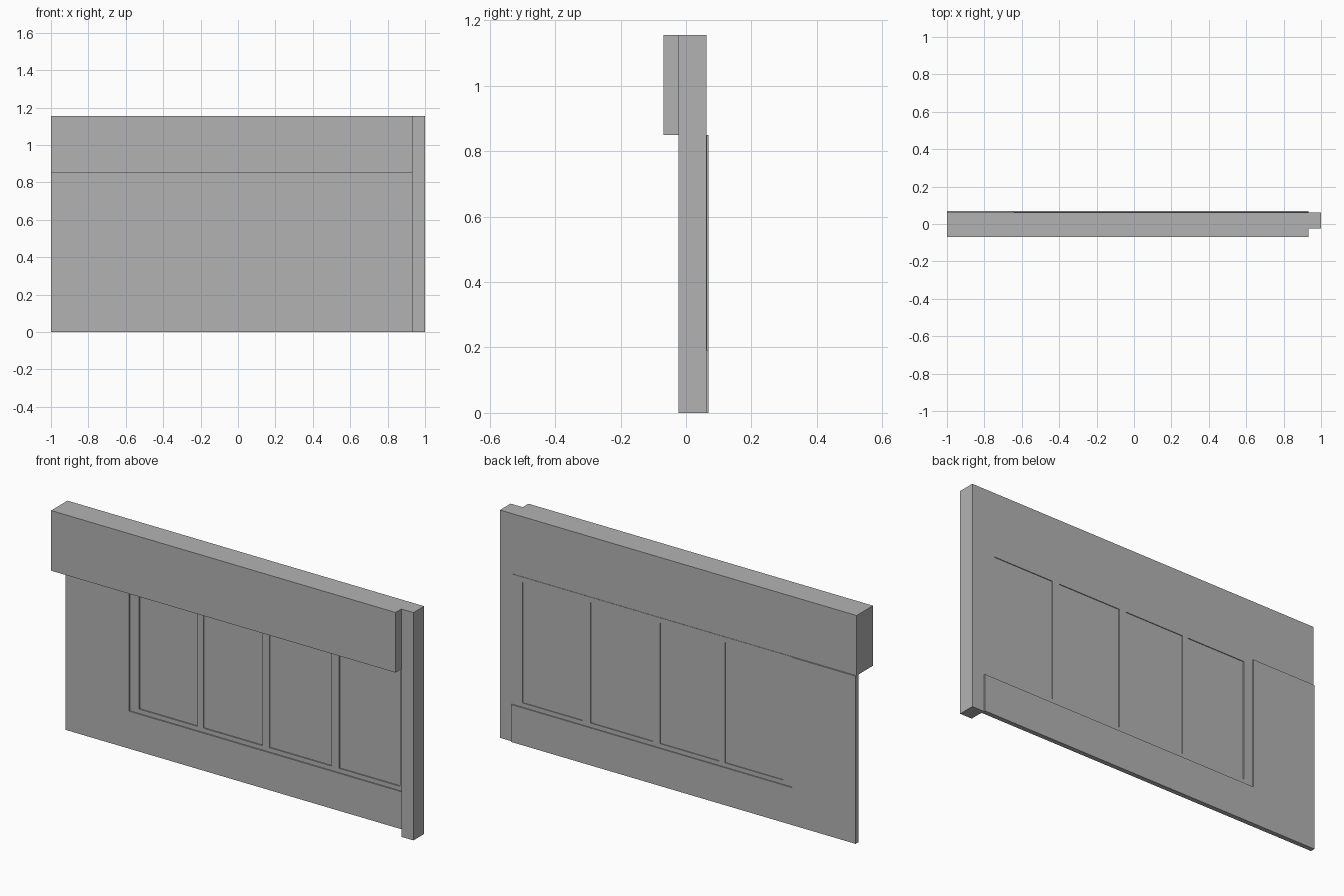
import bpy
import bmesh

cube = bpy.data.objects.get("Cube")
if cube:
    bpy.data.objects.remove(cube, do_unlink=True)

grey = bpy.data.materials.new("plain grey")
grey.use_nodes = True
grey.diffuse_color = (0.45, 0.45, 0.45, 1)
grey.node_tree.nodes["Principled BSDF"].inputs["Base Color"].default_value = (0.45, 0.45, 0.45, 1)


def extrude_outlines(name, outlines, front, back):
    """Extrude outlines drawn in x and z from the front depth to the back depth."""
    bm = bmesh.new()
    for outline in outlines:
        face = bm.faces.new([bm.verts.new((x, front, z)) for x, z in outline])
        side = bmesh.ops.extrude_face_region(bm, geom=[face])["geom"]
        verts = [v for v in side if isinstance(v, bmesh.types.BMVert)]
        bmesh.ops.translate(bm, verts=verts, vec=(0, back - front, 0))
    bmesh.ops.recalc_face_normals(bm, faces=bm.faces)
    mesh = bpy.data.meshes.new(name)
    bm.to_mesh(mesh)
    bm.free()
    mesh.materials.append(grey)
    obj = bpy.data.objects.new(name, mesh)
    bpy.context.collection.objects.link(obj)
    return obj


def rect(x0, x1, z0, z1):
    return [(x0, z0), (x1, z0), (x1, z1), (x0, z1)]


LEFT, POST, RIGHT = -1.0, 0.932, 1.0
TOP, HEAD, SILL = 1.155, 0.85, 0.19
OPENING = -0.642
PANE_LOW, PANE_HIGH = 0.212, 0.823
PANES = [(-0.59, -0.263), (-0.23, 0.102), (0.14, 0.49), (0.532, 0.873)]

# Deep header beam and the end post
extrude_outlines("header_beam", [rect(LEFT, POST, HEAD, TOP)], -0.069, 0.062)
extrude_outlines("end_post", [rect(POST, RIGHT, 0, TOP)], -0.023, 0.062)

# Thin L-shaped wall beside and below the window
wall = [(LEFT, 0), (POST, 0), (POST, SILL), (OPENING, SILL), (OPENING, HEAD), (LEFT, HEAD)]
extrude_outlines("wall_panel", [wall], 0.045, 0.069)

# Window frame: two rails with stiles between the panes
edges = [OPENING] + [x for pane in PANES for x in pane] + [POST]
bars = [rect(a, b, PANE_LOW, PANE_HIGH) for a, b in zip(edges[::2], edges[1::2])]
bars += [rect(OPENING, POST, SILL, PANE_LOW), rect(OPENING, POST, PANE_HIGH, HEAD)]
extrude_outlines("window_frame", bars, 0.051, 0.064)

# Recessed panes
for i, (a, b) in enumerate(PANES):
    extrude_outlines(f"window_pane_{i + 1}", [rect(a, b, PANE_LOW, PANE_HIGH)], 0.057, 0.06)
